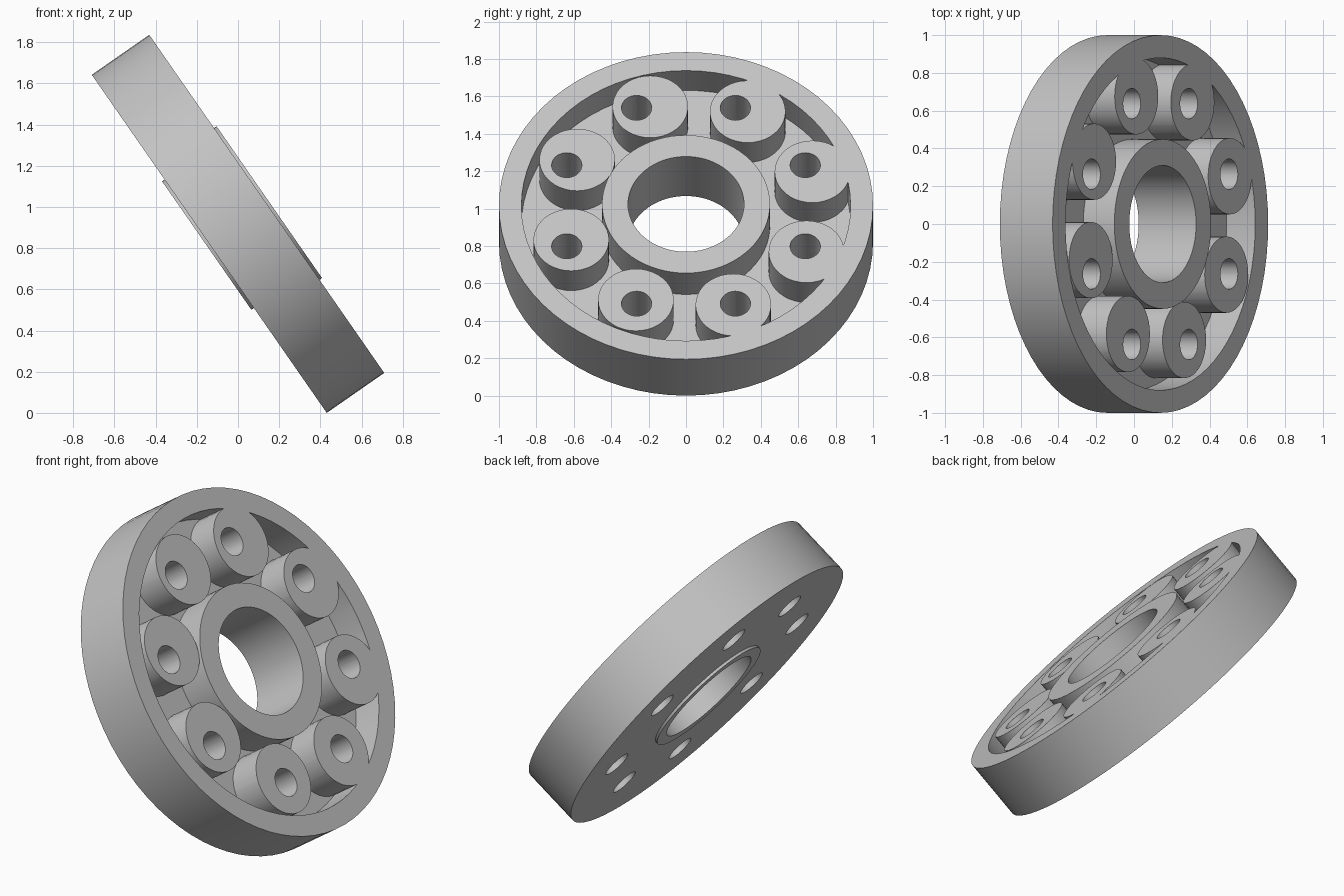
import bpy
import bmesh
import math
from mathutils import Matrix

if "Cube" in bpy.data.objects:
    bpy.data.objects.remove(bpy.data.objects["Cube"], do_unlink=True)

TILT = math.radians(55.2)
HALF = 0.17      # half thickness of the wheel
FLOOR = -0.015   # height of the pocket floor
COUNT = 8


def finish(name, bm):
    bmesh.ops.recalc_face_normals(bm, faces=bm.faces)
    mesh = bpy.data.meshes.new(name)
    bm.to_mesh(mesh)
    bm.free()
    obj = bpy.data.objects.new(name, mesh)
    bpy.context.collection.objects.link(obj)
    return obj


def lathe(name, profile, sides=72):
    """Revolve a closed (radius, height) profile around z."""
    bm = bmesh.new()
    rings = []
    for i in range(sides):
        a = 2 * math.pi * i / sides
        rings.append([bm.verts.new((r * math.cos(a), r * math.sin(a), z))
                      for r, z in profile])
    n = len(profile)
    for i in range(sides):
        p, q = rings[i], rings[(i + 1) % sides]
        for j in range(n):
            k = (j + 1) % n
            bm.faces.new((p[j], q[j], q[k], p[k]))
    return finish(name, bm)


def pegs(name, radius, circle, start, shift, sides):
    """Ring of long upright cylinders used as cutters."""
    bm = bmesh.new()
    for i in range(COUNT):
        a = math.radians(start) + 2 * math.pi * i / COUNT
        place = Matrix.Translation((-circle * math.sin(a),
                                    shift + circle * math.cos(a), 0))
        bmesh.ops.create_cone(bm, cap_ends=True, segments=sides, radius1=radius,
                              radius2=radius, depth=1, matrix=place)
    return finish(name, bm)


def cut(target, cutter):
    """Subtract the cutter from the target and discard it."""
    mod = target.modifiers.new("cut", "BOOLEAN")
    mod.operation = "DIFFERENCE"
    mod.solver = "EXACT"
    mod.object = cutter
    bpy.context.view_layer.update()
    graph = bpy.context.evaluated_depsgraph_get()
    mesh = bpy.data.meshes.new_from_object(target.evaluated_get(graph))
    target.modifiers.clear()
    target.data = mesh
    bpy.data.objects.remove(cutter, do_unlink=True)


# Wheel with a hub raised slightly on both faces
wheel = lathe("bossed_wheel", [
    (0.31, -0.185), (0.38, -0.185), (0.38, -HALF), (1, -HALF),
    (1, HALF), (0.45, HALF), (0.45, 0.185), (0.31, 0.185)])

# Annular pocket that leaves the off-centre bosses standing
pocket = lathe("pocket_cutter", [
    (0.449, FLOOR), (0.88, FLOOR), (0.88, 0.3), (0.449, 0.3)])
cut(pocket, pegs("boss_cutter", 0.202, 0.682, 19, 0.031, 40))
cut(wheel, pocket)

# Through holes on a circle centred on the bore
cut(wheel, pegs("hole_cutter", 0.081, 0.69, 22.5, 0, 32))

# Lean the wheel and rest it on the ground
wheel.data.transform(Matrix.Rotation(TILT, 4, "Y"))
lowest = min(v.co.z for v in wheel.data.vertices)
wheel.data.transform(Matrix.Translation((0, 0, -lowest)))

# Plain grey finish
grey = bpy.data.materials.new("plain_grey")
grey.use_nodes = True
colour = (0.55, 0.55, 0.55, 1)
grey.diffuse_color = colour
grey.node_tree.nodes["Principled BSDF"].inputs["Base Color"].default_value = colour
wheel.data.materials.clear()
wheel.data.materials.append(grey)
for face in wheel.data.polygons:
    face.material_index = 0

bpy.ops.object.select_all(action="DESELECT")
wheel.select_set(True)
bpy.context.view_layer.objects.active = wheel
bpy.ops.object.shade_smooth_by_angle(angle=math.radians(30))
